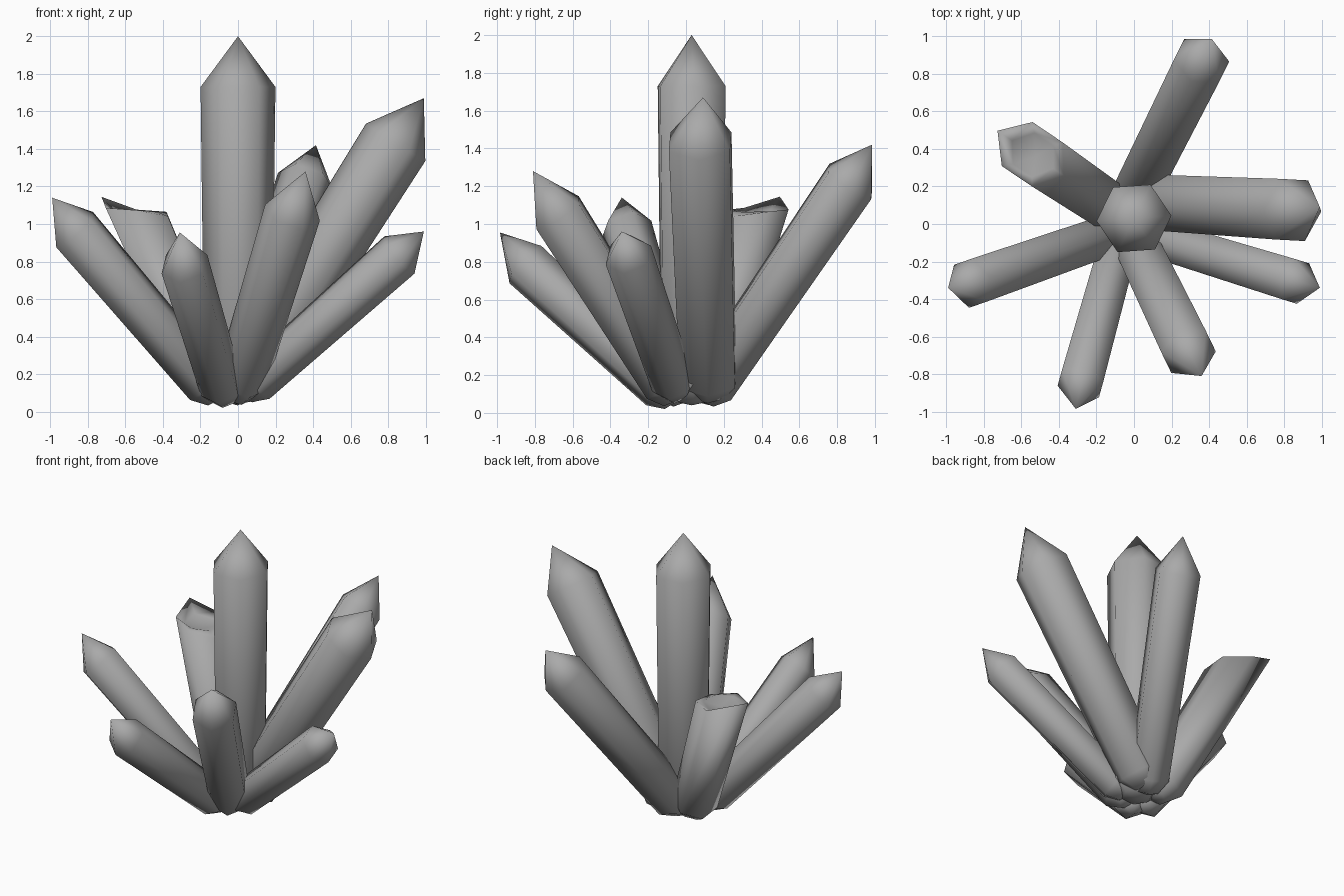
import bpy, bmesh, math
from mathutils import Vector

if "Cube" in bpy.data.objects:
    bpy.data.objects.remove(bpy.data.objects["Cube"])

stone = bpy.data.materials.new("grey crystal")
stone.diffuse_color = (0.40, 0.40, 0.40, 1)
stone.use_nodes = True
stone.node_tree.nodes["Principled BSDF"].inputs["Base Color"].default_value = stone.diffuse_color


def crystal(name, base, shoulder, radius, tip=None, spin=0.0, broken=None):
    """Six-sided shaft from base to shoulder, closed by a point or a broken rim."""
    base, shoulder = Vector(base), Vector(shoulder)
    axis = shoulder - base
    length = axis.length
    axis.normalize()
    # u points to the upper, inner side of a leaning shaft
    if abs(axis.z) > 0.999:
        u = Vector((1, 0, 0))
    else:
        u = (Vector((0, 0, 1)) - axis * axis.z).normalized()
    v = axis.cross(u)
    bm = bmesh.new()

    def ring(along, r, offsets=(0,) * 6):
        verts = []
        for i in range(6):
            a = math.radians(60 * i + spin)
            side = u * math.cos(a) + v * math.sin(a)
            verts.append(bm.verts.new(base + axis * (along + offsets[i]) + side * r))
        return verts

    rings = [ring(0, radius * 0.5), ring(0.09, radius * 0.9)]
    if broken:
        rings.append(ring(length, radius, broken))
        rings.append(ring(length + 0.03, radius * 0.7, [o * 0.45 for o in broken]))
        end = shoulder + axis * 0.035
    else:
        rings.append(ring(length, radius))
        end = Vector(tip)
    for lo, hi in zip(rings, rings[1:]):
        for i in range(6):
            j = (i + 1) % 6
            bm.faces.new((lo[i], lo[j], hi[j], hi[i]))
    top = bm.verts.new(end)
    bottom = bm.verts.new(base - axis * 0.02)
    for i in range(6):
        j = (i + 1) % 6
        bm.faces.new((rings[-1][i], rings[-1][j], top))
        bm.faces.new((rings[0][j], rings[0][i], bottom))
    bmesh.ops.recalc_face_normals(bm, faces=bm.faces)
    for f in bm.faces:
        f.smooth = True
    mesh = bpy.data.meshes.new(name)
    bm.to_mesh(mesh)
    bm.free()
    mesh.materials.append(stone)
    obj = bpy.data.objects.new(name, mesh)
    bpy.context.collection.objects.link(obj)
    return obj


# upright centre crystal
crystal("centre_crystal", (0, 0.03, 0.06), (0, 0.03, 1.73), 0.2, (0, 0.03, 2.0), spin=4)

# leaning crystals around it
crystal("right_crystal", (0.0, 0.12, 0.10), (0.84, 0.075, 1.435), 0.187, (0.99, 0.09, 1.67))
crystal("right_front_crystal", (0.03, -0.05, 0.10), (0.86, -0.305, 0.835), 0.13, (0.99, -0.34, 0.96))
crystal("front_right_crystal", (-0.01, -0.06, 0.08), (0.29, -0.68, 1.06), 0.152, (0.36, -0.81, 1.28))
crystal("front_left_crystal", (-0.07, -0.07, 0.07), (-0.285, -0.85, 0.785), 0.132, (-0.31, -0.985, 0.955))
crystal("left_crystal", (-0.11, -0.05, 0.08), (-0.87, -0.315, 0.97), 0.14, (-0.99, -0.34, 1.14))
crystal("back_right_crystal", (-0.03, 0.09, 0.08), (0.36, 0.87, 1.225), 0.155, (0.415, 0.985, 1.42))

# snapped-off crystal with a jagged rim
crystal("broken_crystal", (-0.11, 0.08, 0.08), (-0.51, 0.35, 1.0), 0.165,
        broken=(-0.04, 0.03, 0.13, 0.25, 0.14, 0.04))
